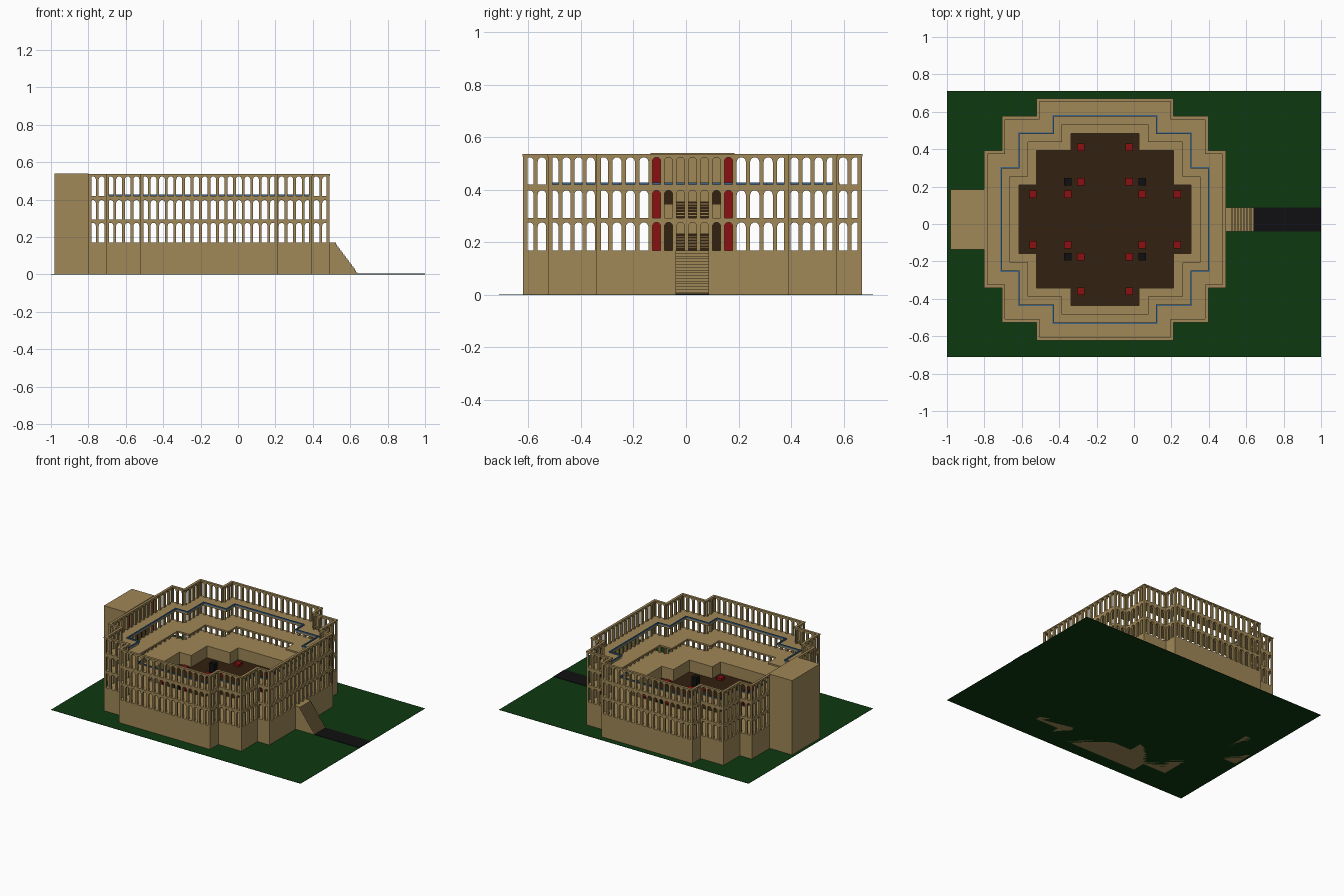
import bpy, bmesh, math
from mathutils import Vector

if "Cube" in bpy.data.objects:
    bpy.data.objects.remove(bpy.data.objects["Cube"])

CX, CY = -0.155, 0.025          # centre of the stepped plan


def mat(name, r, g, b):
    m = bpy.data.materials.new(name)
    m.diffuse_color = (r, g, b, 1)
    m.use_nodes = True
    m.node_tree.nodes["Principled BSDF"].inputs["Base Color"].default_value = m.diffuse_color
    return m


STONE = mat("sandstone", 0.35, 0.245, 0.095)
GRASS = mat("dark_grass", 0.004, 0.042, 0.005)
EARTH = mat("dark_earth", 0.032, 0.0155, 0.005)
RED = mat("deep_red", 0.25, 0.005, 0.006)
BLACK = mat("black", 0.005, 0.005, 0.006)
BLUE = mat("rail_blue", 0.045, 0.13, 0.26)


def finish(bm, name, m):
    bmesh.ops.recalc_face_normals(bm, faces=bm.faces)
    me = bpy.data.meshes.new(name)
    bm.to_mesh(me)
    bm.free()
    me.materials.append(m)
    ob = bpy.data.objects.new(name, me)
    bpy.context.collection.objects.link(ob)
    return ob


def add_box(bm, x0, x1, y0, y1, z0, z1):
    vs = bmesh.ops.create_cube(bm, size=1)["verts"]
    for v in vs:
        v.co = ((x0 + x1) / 2 + v.co.x * (x1 - x0),
                (y0 + y1) / 2 + v.co.y * (y1 - y0),
                (z0 + z1) / 2 + v.co.z * (z1 - z0))


def box(name, m, *dims):
    bm = bmesh.new()
    add_box(bm, *dims)
    return finish(bm, name, m)


def outline(c, b, a):
    """Stepped cross plan: long half c, middle half b, short half a."""
    pts = []
    quad = [(c, a), (b, a), (b, b), (a, b), (a, c)]
    for _ in range(4):
        pts += [(CX + x, CY + y) for x, y in quad]
        quad = [(-y, x) for x, y in quad]
    return pts


def ring(name, m, outer, inner, z0, z1):
    bm = bmesh.new()
    loops = [[bm.verts.new((x, y, z)) for x, y in pts]
             for pts, z in ((outer, z0), (outer, z1), (inner, z1), (inner, z0))]
    n = len(outer)
    for k in range(4):
        p, q = loops[k], loops[(k + 1) % 4]
        for i in range(n):
            j = (i + 1) % n
            bm.faces.new((p[i], p[j], q[j], q[i]))
    return finish(bm, name, m)


def add_bay(bm, p, q, z0, z1, beam, thick, gap=0.34):
    """One arched bay between plan points p and q, thickened to the left."""
    p, q = Vector(p), Vector(q)
    w = (q - p).length
    d = (q - p) / w
    n = Vector((-d.y, d.x))
    r, h = w * gap, z1 - z0
    zc = h - beam - r
    prof = [(0, 0), (0, h), (w, h), (w, 0), (w / 2 + r, 0)]
    prof += [(w / 2 + r * math.cos(t * math.pi / 8), zc + r * math.sin(t * math.pi / 8))
             for t in range(9)]
    prof += [(w / 2 - r, 0)]
    sides = []
    for off in (0, thick):
        sides.append([bm.verts.new((*(p + d * u + n * off), z0 + z)) for u, z in prof])
    f, b = sides
    bm.faces.new(f)
    bm.faces.new(b[::-1])
    for i in range(len(prof)):
        j = (i + 1) % len(prof)
        bm.faces.new((f[i], f[j], b[j], b[i]))


def add_run(bm, p, q, count, *args):
    p, q = Vector(p), Vector(q)
    for i in range(count):
        add_bay(bm, p.lerp(q, i / count), p.lerp(q, (i + 1) / count), *args)


# Plans
OUT = outline(0.645, 0.55, 0.365)
RAIL = outline(0.555, 0.46, 0.277)
MID = outline(0.508, 0.413, 0.23)
PIT = outline(0.46, 0.367, 0.183)

# Ground and path
box("lawn", GRASS, -1, 1, -0.712, 0.712, 0, 0.002)
box("path", BLACK, 0.64, 1, -0.04, 0.088, 0.001, 0.005)

# Podium, sunken arena floor and gallery slabs
ring("podium", STONE, OUT, PIT, 0, 0.17)
bm = bmesh.new()
bm.faces.new([bm.verts.new((x, y, 0.085)) for x, y in outline(0.47, 0.375, 0.19)])
arena = finish(bm, "arena_floor", EARTH)
ring("second_gallery_floor", STONE, OUT, MID, 0.281, 0.293)
ring("third_gallery_floor", STONE, OUT, RAIL, 0.403, 0.42)
ring("gallery_rail", BLUE, outline(0.559, 0.464, 0.281), outline(0.551, 0.456, 0.273), 0.418, 0.428)
ring("top_beam", STONE, outline(0.647, 0.552, 0.367), outline(0.629, 0.534, 0.349), 0.527, 0.536)

# Three storeys of arches along every wall
for name, z0, z1, beam in (("lower", 0.17, 0.282, 0.006),
                           ("middle", 0.293, 0.404, 0.006),
                           ("upper", 0.42, 0.528, 0.004)):
    bm = bmesh.new()
    for i, p in enumerate(OUT):
        q = OUT[(i + 1) % len(OUT)]
        length = math.dist(p, q)
        if length > 0.5 and abs(p[0] - q[0]) < 0.01:
            # east and west walls: seven bays in the middle match the tower
            s = 1 if q[1] > p[1] else -1
            m0, m1 = (p[0], CY - s * 0.16), (p[0], CY + s * 0.16)
            add_run(bm, p, m0, 4, z0, z1, beam, 0.016)
            add_run(bm, m0, m1, 7, z0, z1, beam, 0.016)
            add_run(bm, m1, q, 4, z0, z1, beam, 0.016)
        else:
            add_run(bm, p, q, round(length / 0.0456), z0, z1, beam, 0.016)
    finish(bm, name + "_arcade", STONE)

# West tower with red panels, dark doorways and stair treads on its inner face
XF = -0.80
box("tower", STONE, -0.98, XF, CY - 0.16, CY + 0.16, 0, 0.54)
bm_red, bm_dark = bmesh.new(), bmesh.new()
for z0, z1 in ((0.17, 0.281), (0.293, 0.403), (0.42, 0.527)):
    for s in (-1, 1):
        y = CY + s * 0.137
        add_box(bm_red, XF - 0.002, XF + 0.004, y - 0.018, y + 0.018, z0, z1)
for z0, z1, door in ((0.17, 0.281, 0.17), (0.293, 0.403, 0.345)):
    for s in (-1, 1):
        y = CY + s * 0.091
        add_box(bm_dark, XF - 0.002, XF + 0.004, y - 0.018, y + 0.018, door, z1)
    for k in range(6):
        z = z0 + k * 0.011
        add_box(bm_dark, XF - 0.002, XF + 0.005, CY - 0.065, CY + 0.065, z, z + 0.008)
finish(bm_red, "tower_red_panels", RED)
finish(bm_dark, "tower_doorways", EARTH)

# Entrance stair on the east side
bm = bmesh.new()
STEPS = 16
add_box(bm, 0.48, 0.515, -0.04, 0.088, 0, 0.17)
for k in range(STEPS):
    x1 = 0.64 - k * 0.125 / STEPS
    add_box(bm, 0.51, x1, -0.04, 0.088, k * 0.17 / STEPS, (k + 1) * 0.17 / STEPS)
finish(bm, "entrance_stair", STONE)

# Arena blocks, mirrored about both axes of the plan
bm_red, bm_black = bmesh.new(), bmesh.new()
for sx in (-1, 1):
    for sy in (-1, 1):
        for bm, dx, dy, top in ((bm_red, 0.13, 0.385, 0.105), (bm_red, 0.13, 0.2, 0.105),
                                (bm_red, 0.2, 0.135, 0.105), (bm_red, 0.385, 0.135, 0.105),
                                (bm_black, 0.2, 0.2, 0.16)):
            x, y = CX + sx * dx, CY + sy * dy
            add_box(bm, x - 0.02, x + 0.02, y - 0.02, y + 0.02, 0.08, top)
finish(bm_red, "arena_red_blocks", RED)
finish(bm_black, "arena_black_posts", BLACK)
